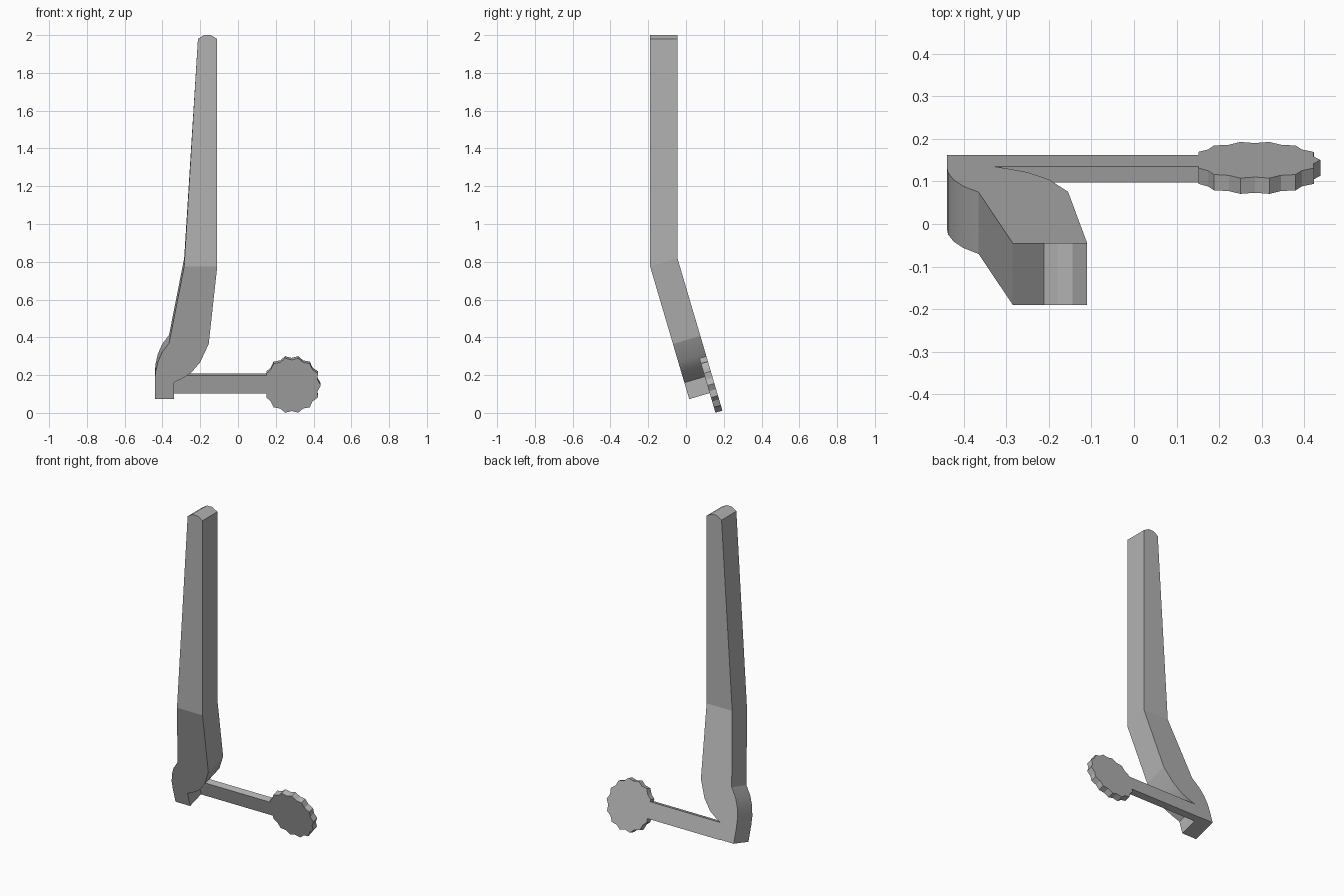
import bpy, bmesh, math
from mathutils import Vector

cube = bpy.data.objects.get("Cube")
if cube:
    bpy.data.objects.remove(cube, do_unlink=True)

grey = bpy.data.materials.new("plain_grey")
grey.use_nodes = True
GREY = (0.45, 0.45, 0.45, 1)
grey.diffuse_color = GREY
grey.node_tree.nodes["Principled BSDF"].inputs["Base Color"].default_value = GREY

BEND = 0.775    # height of the bend on the front face
SLOPE = 0.295   # backward run of the lower part per unit of height
DEEP = Vector((0, 0.145, 0.043))   # handle depth below the bend
THIN = Vector((0, 0.037, 0.011))   # lever and wheel depth


def front_point(x, z):
    """Point on the bent front surface of the handle."""
    return Vector((x, -0.19 + SLOPE * max(0, BEND - z), z))


def prism(name, fronts, backs, split=None, curved=()):
    """Solid between two outlines; split cuts both caps, curved sides are smooth."""
    bm = bmesh.new()
    a = [bm.verts.new(p) for p in fronts]
    b = [bm.verts.new(p) for p in backs]
    caps = [bm.faces.new(a), bm.faces.new(b[::-1])]
    n = len(a)
    for i in range(n):
        j = (i + 1) % n
        side = bm.faces.new((a[i], b[i], b[j], a[j]))
        side.smooth = i in curved
    if split:
        for cap, ring in zip(caps, (a, b)):
            bmesh.utils.face_split(cap, ring[split[0]], ring[split[1]])
    bmesh.ops.recalc_face_normals(bm, faces=bm.faces)
    for e in bm.edges:
        e.smooth = e.calc_face_angle(0) < math.radians(30)
    mesh = bpy.data.meshes.new(name)
    bm.to_mesh(mesh)
    bm.free()
    mesh.materials.append(grey)
    obj = bpy.data.objects.new(name, mesh)
    bpy.context.collection.objects.link(obj)
    return obj


# Handle: tapered upright blade, bent back at the foot and hooked to one side
upper_left = [(-0.212, 1.98), (-0.285, BEND)]
foot = [(-0.365, 0.37), (-0.402, 0.32), (-0.424, 0.27), (-0.437, 0.215),
        (-0.44, 0.165), (-0.44, 0.073), (-0.34, 0.073), (-0.34, 0.16),
        (-0.295, 0.182), (-0.25, 0.21), (-0.2, 0.268), (-0.155, 0.365)]
upper_right = [(-0.11, BEND), (-0.11, 1.98), (-0.145, 2.0), (-0.18, 2.0)]
outline = upper_left + foot + upper_right
fronts = [front_point(x, z) for x, z in outline]
backs = [p + (DEEP if p.z <= BEND + 0.001 else Vector((0, DEEP.y, 0))) for p in fronts]
prism("handle", fronts, backs, split=(1, 14), curved=(2, 3, 4, 5, 9, 10, 11, 12))


def thin_plate(name, points):
    """Thin plate lying flush with the back of the handle."""
    inset = DEEP - THIN
    fr = [front_point(x, z - inset.z) + inset for x, z in points]
    return prism(name, fr, [p + THIN for p in fr])


# Lever: flat bar from the foot to the wheel
thin_plate("lever", [(-0.34, 0.103), (0.151, 0.103), (0.151, 0.197), (-0.34, 0.197)])

# Wheel: notched disc with a flat side where the bar meets it
TEETH = 14
wheel = []
for i in range(TEETH * 2):
    angle = math.pi * i / TEETH
    r = 0.141 if i % 2 else 0.154
    x = max(0.151, 0.284 + r * math.cos(angle))
    wheel.append((x, 0.145 + r * 0.959 * math.sin(angle)))
thin_plate("notched_wheel", wheel)
